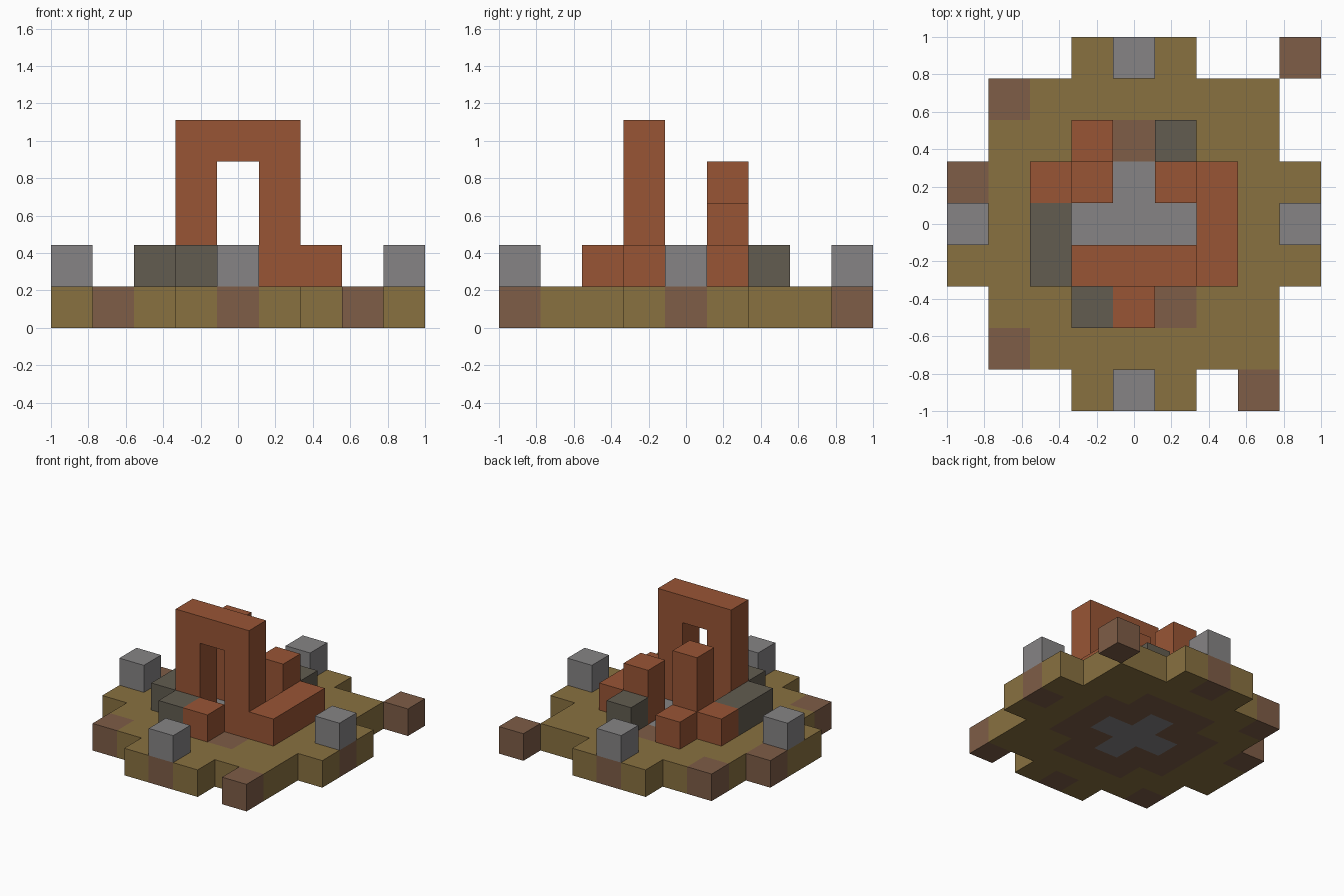
import bpy, bmesh, math
from mathutils import Vector

cube = bpy.data.objects.get("Cube")
if cube:
    bpy.data.objects.remove(cube, do_unlink=True)

U = 2 / 9  # edge of one block


def material(name, rgb):
    linear = [(c / 255 / 12.92 if c < 10 else ((c / 255 + 0.055) / 1.055) ** 2.4) for c in rgb]
    mat = bpy.data.materials.new(name)
    mat.use_nodes = True
    mat.diffuse_color = (*linear, 1)
    bsdf = mat.node_tree.nodes["Principled BSDF"]
    bsdf.inputs["Base Color"].default_value = (*linear, 1)
    bsdf.inputs["Roughness"].default_value = 0.9
    return mat


olive = material("olive_grass", (137, 113, 64))
earth = material("brown_earth", (126, 93, 71))
brick = material("red_brick", (153, 85, 53))
stone = material("grey_stone", (134, 132, 133))
slate = material("dark_stone", (98, 92, 80))


def box(xs, ys, zs):
    """All block cells in the inclusive ranges."""
    span = lambda r: range(r[0], r[1] + 1)
    return {(x, y, z) for x in span(xs) for y in span(ys) for z in span(zs)}


def column(x, y, top, bottom=1):
    return box((x, x), (y, y), (bottom, top))


# Ground slab: a stepped square with two loose blocks beyond its edge
loose_earth = column(4, 4, 0, 0) | column(3, -4, 0, 0)
ground = box((-3, 3), (-3, 3), (0, 0)) | box((-4, 4), (-1, 1), (0, 0)) | box((-1, 1), (-4, 4), (0, 0))
earth_spots = {(-3, 3), (-3, -3), (-4, 1), (0, 4), (0, -4), (4, 0)}


def ground_material(cell):
    x, y, _ = cell
    if abs(x) + abs(y) <= 1:
        return stone
    if max(abs(x), abs(y)) <= 2 and abs(x) + abs(y) < 4:
        return earth
    return earth if (x, y) in earth_spots else olive


# Parts: cells and either one material or a rule
parts = {
    "ground": (ground, ground_material),
    "loose_earth_blocks": (loose_earth, earth),
    "front_arch": (column(-1, -1, 4) | column(1, -1, 4) | column(0, -1, 4, 4), brick),
    "left_low_wall": (box((2, 2), (-1, 1), (1, 1)), brick),
    "tall_back_pillar": (column(-1, 1, 3), brick),
    "short_back_pillar": (column(1, 1, 2), brick),
    "front_brick_step": (column(0, -2, 1), brick),
    "back_brick_step": (column(-1, 2, 1), brick),
    "right_brick_step": (column(-2, 1, 1), brick),
    "right_dark_wall": (box((-2, -2), (-1, 0), (1, 1)), slate),
    "front_dark_block": (column(-1, -2, 1), slate),
    "back_dark_block": (column(1, 2, 1), slate),
}
for side, (x, y) in {"front": (0, -4), "back": (0, 4), "left": (4, 0), "right": (-4, 0)}.items():
    parts[side + "_marker_stone"] = (column(x, y, 1), stone)

solid = set().union(*(cells for cells, _ in parts.values()))


def build(name, cells, colour):
    """Outer skin of the cells, with flat regions joined per colour."""
    rule = colour if callable(colour) else lambda cell: colour
    mats = []
    bm = bmesh.new()
    for cell in sorted(cells):
        mat = rule(cell)
        if mat not in mats:
            mats.append(mat)
        centre = Vector((cell[0], cell[1], cell[2] + 0.5)) * U
        for axis in range(3):
            for sign in (-1, 1):
                n = Vector((0, 0, 0))
                n[axis] = sign
                if tuple(int(c + d) for c, d in zip(cell, n)) in solid:
                    continue
                a = Vector((0, 0, 0))
                a[(axis + 1) % 3] = 1
                b = n.cross(a)
                corners = (a + b, b - a, -a - b, a - b)
                face = bm.faces.new([bm.verts.new(centre + (n + c) * U / 2) for c in corners])
                face.material_index = mats.index(mat)
    bmesh.ops.remove_doubles(bm, verts=bm.verts, dist=0.001)
    bmesh.ops.dissolve_limit(bm, angle_limit=math.radians(1), verts=bm.verts,
                             edges=bm.edges, delimit={'MATERIAL'})
    mesh = bpy.data.meshes.new(name)
    bm.to_mesh(mesh)
    bm.free()
    for mat in mats:
        mesh.materials.append(mat)
    bpy.context.collection.objects.link(bpy.data.objects.new(name, mesh))


for name, (cells, colour) in parts.items():
    build(name, cells, colour)
